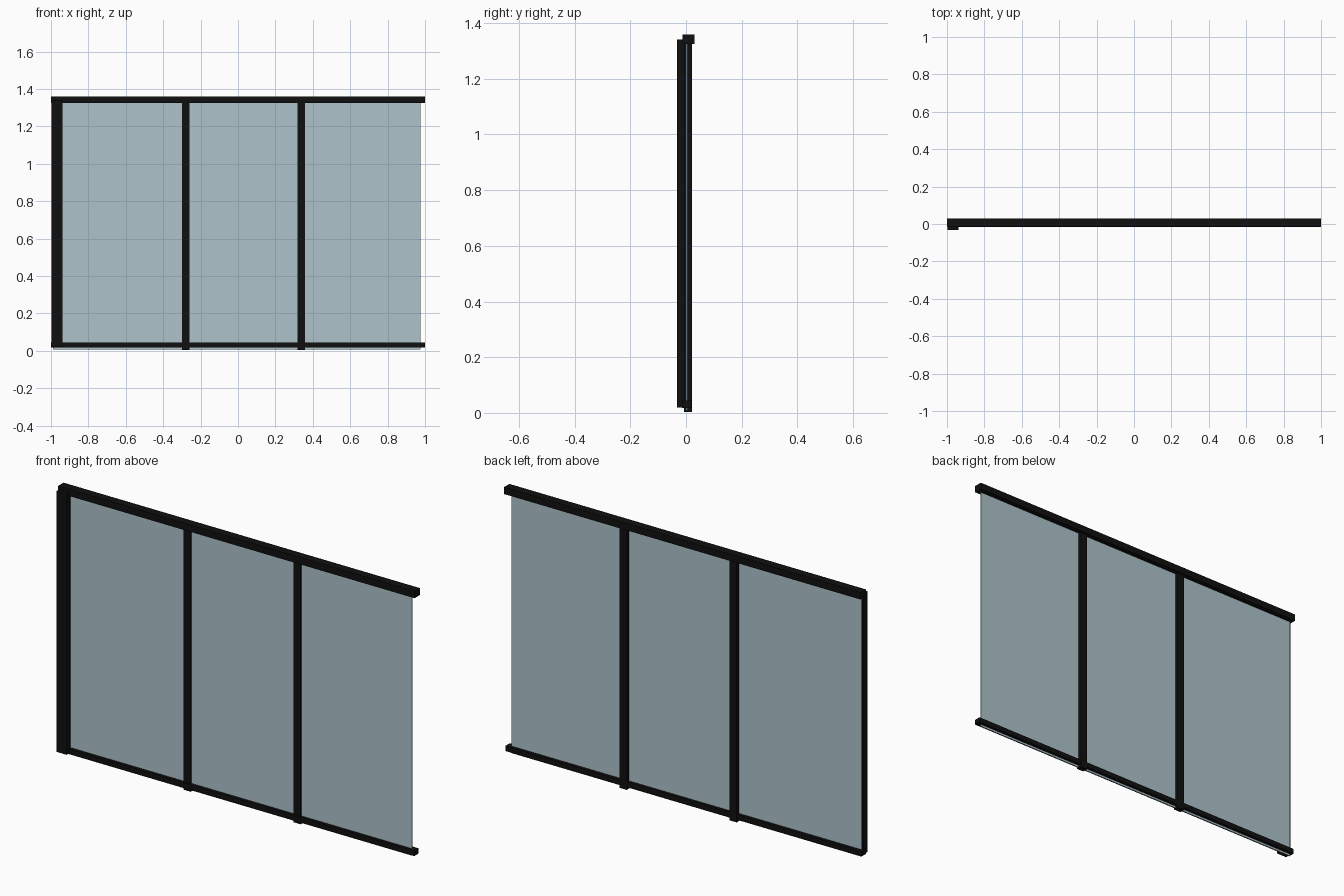
import bpy

if "Cube" in bpy.data.objects:
    bpy.data.objects.remove(bpy.data.objects["Cube"])


def material(name, colour):
    m = bpy.data.materials.new(name)
    m.diffuse_color = colour
    m.use_nodes = True
    m.node_tree.nodes["Principled BSDF"].inputs["Base Color"].default_value = m.diffuse_color
    return m


black = material("black_metal", (0.005, 0.005, 0.005, 1))
glass = material("tinted_glass", (0.42, 0.55, 0.6, 0.5))


def box(name, x, y, z, mat):
    """Box given by (min, max) extents on each axis."""
    bpy.ops.mesh.primitive_cube_add(
        size=1, location=[(a + b) / 2 for a, b in (x, y, z)])
    o = bpy.context.object
    o.name = name
    o.scale = [b - a for a, b in (x, y, z)]
    bpy.ops.object.transform_apply(location=False, rotation=False, scale=True)
    o.data.materials.append(mat)
    return o


# Horizontal rails
box("top_rail", (-1, 1), (-0.013, 0.03), (1.325, 1.36), black)
box("bottom_rail", (-1, 1), (-0.015, 0.02), (0.018, 0.044), black)

# Wall post in front of the glass at the left end
box("end_post", (-0.996, -0.938), (-0.033, -0.001), (0.02, 1.342), black)

# Mullions between the panes
for i, x in enumerate((-0.28, 0.337)):
    box(f"mullion_{i + 1}", (x - 0.02, x + 0.02), (-0.007, 0.022), (0.004, 1.34), black)

# Glass panes
for i, span in enumerate(((-0.988, -0.29), (-0.265, 0.325), (0.35, 0.977))):
    box(f"glass_pane_{i + 1}", span, (0.0, 0.005), (0.008, 1.332), glass)
